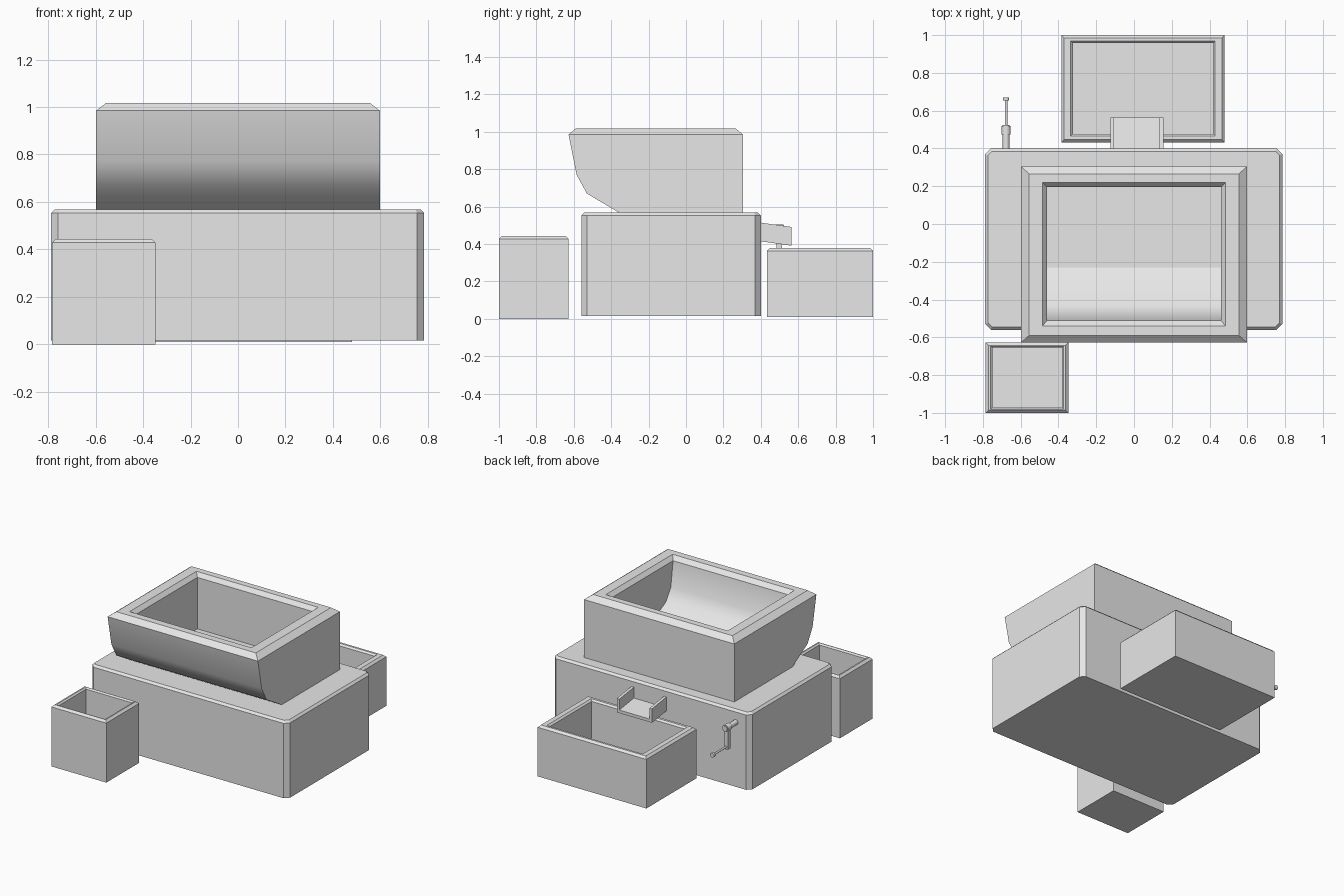
import bpy, bmesh
from mathutils import Matrix, Vector

if "Cube" in bpy.data.objects:
    bpy.data.objects.remove(bpy.data.objects["Cube"])

grey = bpy.data.materials.new("plain_grey")
grey.use_nodes = True
grey.diffuse_color = (0.8, 0.8, 0.8, 1)
grey.node_tree.nodes["Principled BSDF"].inputs["Base Color"].default_value = (0.8, 0.8, 0.8, 1)


def finish(name, bm):
    bmesh.ops.recalc_face_normals(bm, faces=bm.faces)
    mesh = bpy.data.meshes.new(name)
    bm.to_mesh(mesh)
    bm.free()
    mesh.materials.append(grey)
    ob = bpy.data.objects.new(name, mesh)
    bpy.context.collection.objects.link(ob)
    return ob


def loft(name, rings, smooth_front=()):
    """Stack rectangles (x0, x1, y0, y1, z), bridge them and cap both ends."""
    bm = bmesh.new()
    loops = [[bm.verts.new(p) for p in ((x0, y0, z), (x1, y0, z), (x1, y1, z), (x0, y1, z))]
             for x0, x1, y0, y1, z in rings]
    for band, (a, b) in enumerate(zip(loops, loops[1:])):
        for i in range(4):
            j = (i + 1) % 4
            face = bm.faces.new((a[i], a[j], b[j], b[i]))
            face.smooth = i == 0 and band in smooth_front
    bm.faces.new(loops[0])
    bm.faces.new(loops[-1])
    return finish(name, bm)


def grow(rect, d):
    x0, x1, y0, y1 = rect
    return (x0 - d, x1 + d, y0 - d, y1 + d)


def bin_box(name, outer, opening, bottom, top, chamfer, lip):
    """Open container with a chamfered rim."""
    loft(name, [(*outer, bottom), (*outer, top - chamfer), (*grow(outer, -chamfer), top),
                (*opening, top), (*grow(opening, -lip), top - lip),
                (*grow(opening, -lip), bottom + 0.04)])


def box(name, lo, hi):
    bm = bmesh.new()
    lo, hi = Vector(lo), Vector(hi)
    bmesh.ops.create_cube(bm, size=1, matrix=Matrix.Translation((lo + hi) / 2) @ Matrix.Diagonal((*(hi - lo), 1)))
    return bm


def rod(name, x, z, y0, y1, radius):
    """Cylinder lying along y."""
    bm = bmesh.new()
    turn = Matrix.Translation((x, (y0 + y1) / 2, z)) @ Matrix.Rotation(1.5708, 4, "X")
    bmesh.ops.create_cone(bm, cap_ends=True, segments=16, radius1=radius, radius2=radius,
                          depth=y1 - y0, matrix=turn)
    for f in bm.faces:
        f.smooth = len(f.verts) == 4
    finish(name, bm)


# Machine body: wide vertical chamfers, narrow top chamfer
bm = box("body", (-0.788, -0.56, 0.015), (0.785, 0.4, 0.568))
upright = [e for e in bm.edges if abs(e.verts[0].co.z - e.verts[1].co.z) > 0.1]
bmesh.ops.bevel(bm, geom=upright, offset=0.03, segments=1, affect="EDGES")
rim = [e for e in bm.edges if min(v.co.z for v in e.verts) > 0.5]
bmesh.ops.bevel(bm, geom=rim, offset=0.015, segments=1, affect="EDGES")
finish("body", bm)

# Hopper: curved front outside and inside
W, B = 0.598, 0.305
w, b = 0.46, 0.195
outside = [(-W, W, y, B, z) for y, z in ((-0.355, 0.566), (-0.53, 0.67), (-0.585, 0.77), (-0.628, 0.985))]
rim = [(-0.555, 0.555, -0.59, 0.265, 1.018), (-0.485, 0.485, -0.54, 0.22, 1.018)]
inside = [(-w, w, y, b, z) for y, z in ((-0.51, 0.99), (-0.485, 0.81), (-0.43, 0.725), (-0.23, 0.62))]
loft("hopper", outside + rim + inside, smooth_front=(0, 1, 2, 6, 7, 8))

# Containers in front and behind
bin_box("front_bin", (-0.785, -0.348, -1.0, -0.628), (-0.76, -0.372, -0.98, -0.645), 0.0, 0.443, 0.015, 0.01)
bin_box("rear_tray", (-0.385, 0.48, 0.432, 1.0), (-0.335, 0.43, 0.465, 0.97), 0.01, 0.378, 0.015, 0.012)

# Discharge chute: a sloping channel, open at the end
bm = bmesh.new()
section = ((-0.125, 0.515), (-0.125, 0.415), (0.155, 0.415), (0.155, 0.515),
           (0.135, 0.515), (0.135, 0.437), (-0.105, 0.437), (-0.105, 0.515))
near = [bm.verts.new((x, 0.395, z)) for x, z in section]
far = [bm.verts.new((x, 0.565, z - 0.024)) for x, z in section]
bm.faces.new(near)
bm.faces.new(far)
for i in range(len(section)):
    j = (i + 1) % len(section)
    bm.faces.new((near[i], near[j], far[j], far[i]))
finish("discharge_chute", bm)

# Hand crank
CX, TOP, LOW = -0.677, 0.48, 0.345
rod("crank_shaft", CX, TOP, 0.395, 0.525, 0.018)
rod("crank_hub", CX, TOP, 0.475, 0.52, 0.024)
bm = box("crank_arm", (CX - 0.014, 0.483, LOW - 0.018), (CX + 0.014, 0.512, TOP))
finish("crank_arm", bm)
rod("crank_handle", CX, LOW, 0.5, 0.66, 0.007)
rod("crank_knob", CX, LOW, 0.655, 0.67, 0.016)
